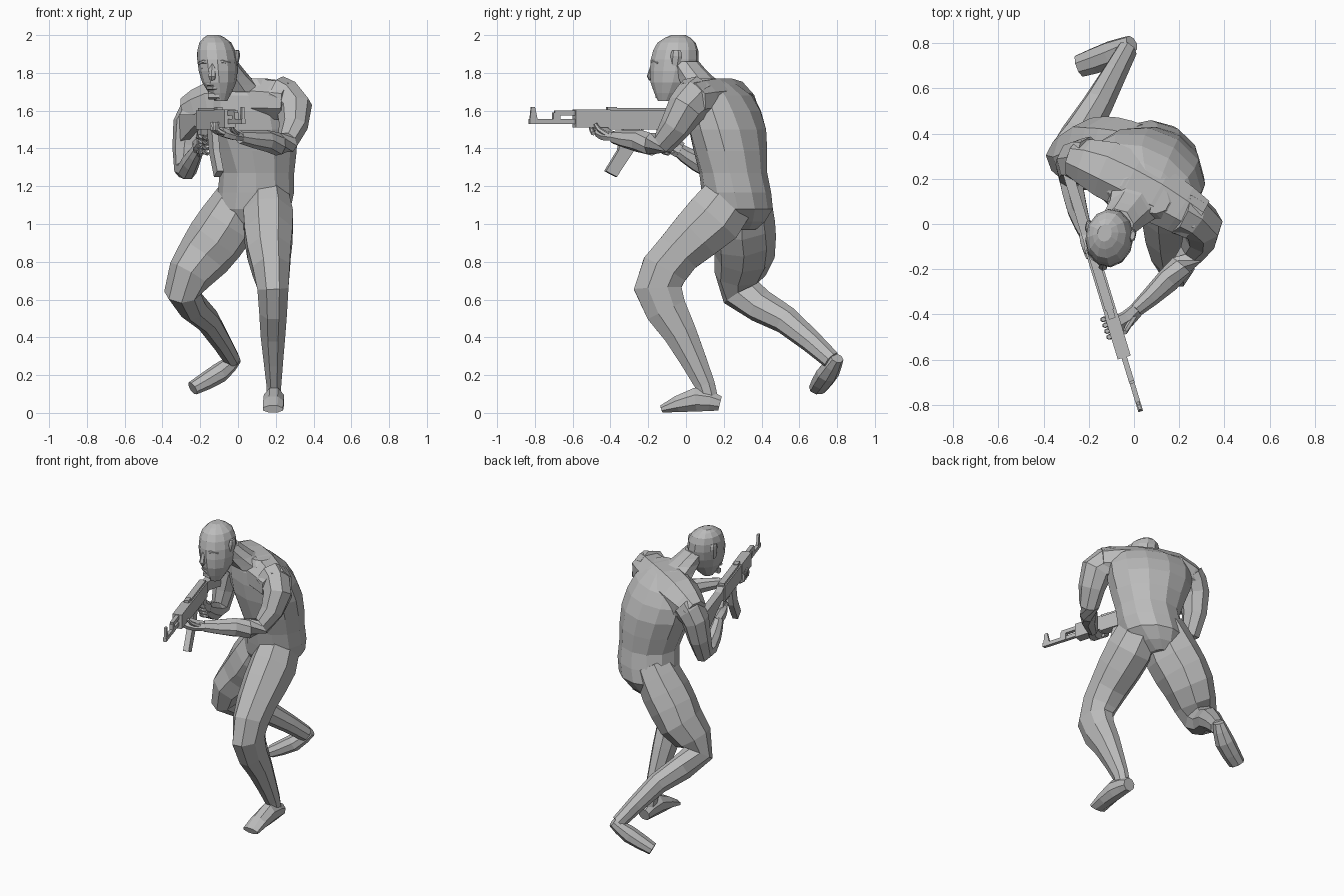
import bpy
import bmesh
import math
from mathutils import Vector, Matrix

cube = bpy.data.objects.get("Cube")
if cube:
    bpy.data.objects.remove(cube)

# One plain material for the whole figure
grey = bpy.data.materials.new("plain_grey")
grey.use_nodes = True
grey.diffuse_color = (0.5, 0.5, 0.5, 1)
grey.node_tree.nodes["Principled BSDF"].inputs["Base Color"].default_value = grey.diffuse_color


def finish(name, bm, matrix):
    """Turn a bmesh into a flat shaded object."""
    bmesh.ops.recalc_face_normals(bm, faces=bm.faces)
    bm.transform(matrix)
    mesh = bpy.data.meshes.new(name)
    bm.to_mesh(mesh)
    bm.free()
    mesh.materials.append(grey)
    part = bpy.data.objects.new(name, mesh)
    bpy.context.collection.objects.link(part)


def add_between(stations):
    """Insert one smoothly interpolated station between each pair."""
    result = [stations[0]]
    last = len(stations) - 1
    for i in range(last):
        inner = stations[i] + stations[i + 1]
        outer = stations[max(i - 1, 0)] + stations[min(i + 2, last)]
        result += [(inner * 9 - outer) / 16, stations[i + 1]]
    return result


def loft(name, path, aspect=1, yaw=0, end_yaw=None, sides=8, level=False, matrix=Matrix()):
    """Skin oval rings along a path of x, y, z, half width and optional half depth."""
    stations = [Vector(p if len(p) > 4 else (*p, p[3] * aspect)) for p in path]
    stations = add_between(stations)
    last = len(stations) - 1
    end_yaw = yaw if end_yaw is None else end_yaw
    bm = bmesh.new()
    rings = []
    for i, station in enumerate(stations):
        before, after = stations[max(i - 1, 0)], stations[min(i + 1, last)]
        along = Vector((0, 0, 1)) if level else Vector((after - before)[:3]).normalized()
        turn = math.radians(yaw + (end_yaw - yaw) * i / last)
        across = Vector((math.cos(turn), math.sin(turn), 0))
        across = (across - along * across.dot(along)).normalized()
        deep = along.cross(across)
        ring = []
        for k in range(sides):
            angle = (k + 0.5) * math.tau / sides
            offset = across * math.cos(angle) * station[3] + deep * math.sin(angle) * station[4]
            ring.append(bm.verts.new(Vector(station[:3]) + offset * 1.05))
        rings.append(ring)
    for low, high in zip(rings, rings[1:]):
        for k in range(sides):
            n = (k + 1) % sides
            bm.faces.new((low[k], low[n], high[n], high[k]))
    bm.faces.new(rings[0])
    bm.faces.new(rings[-1])
    finish(name, bm, matrix)


def plate(name, profile, thickness, matrix):
    """Extrude a side profile symmetrically to the given thickness."""
    bm = bmesh.new()
    outline = [bm.verts.new((s, -thickness / 2, z)) for s, z in profile]
    made = bmesh.ops.extrude_face_region(bm, geom=[bm.faces.new(outline)])["geom"]
    moved = [v for v in made if isinstance(v, bmesh.types.BMVert)]
    bmesh.ops.translate(bm, verts=moved, vec=(0, thickness, 0))
    finish(name, bm, matrix)


def bar(name, start, end, low, high, thickness, matrix):
    """Make a plain rectangular block along the rifle."""
    profile = [(start, low), (end, low), (end, high), (start, high)]
    plate(name, profile, thickness, matrix)


# Torso, twisted from hips to shoulders
loft("torso", [
    (.04, .28, .97, .07, .09),
    (.08, .28, 1.08, .19, .17),
    (.1, .25, 1.27, .19, .17),
    (.06, .22, 1.5, .25, .19),
    (.03, .18, 1.68, .24, .15),
    (.05, .13, 1.77, .11, .07)], yaw=-12, end_yaw=-28, sides=12, level=True)
loft("shoulders", [
    (-.27, .29, 1.59, .08, .08),
    (-.12, .24, 1.64, .13, .12),
    (.1, .13, 1.66, .13, .115),
    (.28, .02, 1.65, .1, .1)], yaw=60)
loft("neck", [(.02, .13, 1.7, .13), (-.03, .05, 1.78, .09), (-.08, -.01, 1.86, .075)],
     yaw=-15, level=True)

# Head
loft("head", [
    (-.09, -.11, 1.65, .03),
    (-.1, -.08, 1.75, .085),
    (-.11, -.06, 1.87, .1),
    (-.12, -.05, 1.96, .08),
    (-.13, -.04, 2, .03)], aspect=1.22, yaw=-12, sides=12, level=True)

# Face details, built about the head centre and turned with it
face = Matrix.Translation((-.11, -.06, 1.8)) @ Matrix.Rotation(math.radians(-12), 4, "Z")
loft("nose", [(0, -.11, .06, .01), (0, -.13, -.02, .02), (0, -.12, -.03, .01)],
     sides=6, matrix=face)
for name, height in (("upper_lip", -.06), ("lower_lip", -.08)):
    loft(name, [(x, abs(x) / 2 - .11, height, .01) for x in (-.03, 0, .03)],
         yaw=90, sides=6, matrix=face)
loft("chin", [(x, -.08, -.12, .02) for x in (-.03, .03)], yaw=90, sides=6, matrix=face)
for name, sign in (("left", 1), ("right", -1)):
    mirror = face @ Matrix.Diagonal((sign, 1, 1, 1))
    loft(name + "_brow", [(.01, -.115, .05, .01), (.05, -.105, .06, .01), (.08, -.07, .05, .01)],
         yaw=90, sides=6, matrix=mirror)
    loft(name + "_eye", [(.02, -.11, .03, .01), (.06, -.09, .03, .01)],
         yaw=90, sides=6, matrix=mirror)
    loft(name + "_ear", [(.09, .02, .02, .01), (.1, .03, .09, .015), (.1, .03, .12, .01)],
         aspect=2, sides=6, matrix=mirror)

# Arms
loft("left_arm", [
    (.2, .06, 1.67, .1),
    (.3, 0, 1.61, .088),
    (.26, -.12, 1.43, .055),
    (.15, -.25, 1.44, .05),
    (.01, -.38, 1.46, .03)], aspect=1.15, yaw=30)
loft("right_arm", [
    (-.19, .28, 1.62, .09),
    (-.26, .27, 1.53, .08),
    (-.28, .21, 1.29, .055),
    (-.25, .06, 1.33, .045),
    (-.21, -.05, 1.4, .03)], aspect=1.15, yaw=15)

# Hands with curled fingers
loft("left_palm", [(.03, -.36, 1.46, .03), (-.03, -.42, 1.47, .04), (-.09, -.45, 1.49, .04)],
     aspect=.6, yaw=60, sides=6)
loft("left_thumb", [(0, -.41, 1.47, .014), (-.03, -.46, 1.5, .012), (-.04, -.48, 1.53, .01)],
     sides=6)
loft("right_palm", [(-.21, -.03, 1.39, .03), (-.21, -.08, 1.42, .03), (-.2, -.13, 1.44, .02)],
     aspect=1.4, yaw=15, sides=6)
for i in range(4):
    step = i * .026
    lean = Matrix.Translation((-step / 3, step, 0))
    loft("left_finger", [(-.07, -.49, 1.48, .012), (-.11, -.5, 1.5, .012), (-.11, -.5, 1.54, .01)],
         sides=6, matrix=lean)
    lower = Matrix.Translation((0, step / 2, -step))
    loft("right_finger", [(-.21, -.13, 1.46, .012), (-.19, -.16, 1.46, .012), (-.16, -.13, 1.45, .01)],
         sides=6, matrix=lower)

# Legs
loft("left_leg", [
    (.15, .27, 1.2, .1, .13),
    (.16, .15, 1.03, .135, .16),
    (.165, -.04, .85, .118, .125),
    (.185, -.15, .66, .085, .13),
    (.185, -.03, .42, .067, .09),
    (.19, .1, .15, .04, .055),
    (.19, .12, .06, .04, .05)])
loft("left_foot", [
    (.19, .18, .05, .04, .04),
    (.19, .05, .07, .055, .065),
    (.185, -.13, .02, .055, .02)])
loft("right_leg", [
    (.04, .3, 1.17, .12),
    (-.06, .3, 1, .145),
    (-.18, .31, .83, .135),
    (-.295, .29, .64, .09),
    (-.16, .53, .49, .063),
    (-.03, .77, .28, .042)], aspect=1.15, yaw=20)
loft("right_foot", [(-.01, .8, .29, .035, .03), (-.1, .75, .21, .06, .05), (-.24, .7, .13, .05, .035)],
     yaw=-60)

# Rifle, laid out from muzzle to butt and swung into the firing line
aim = Matrix.Translation((.03, -.83, 1.5)) @ Matrix.Rotation(math.radians(107), 4, "Z")
bar("barrel", 0, .3, .03, .055, .022, aim)
bar("gas_tube", .14, .3, .075, .1, .024, aim)
bar("gas_block", .13, .17, .03, .09, .024, aim)
bar("handguard", .25, .44, .01, .105, .06, aim)
bar("receiver", .43, .77, 0, .1, .056, aim)
bar("top_cover", .47, .76, .09, .115, .04, aim)
bar("rear_sight", .43, .48, .1, .12, .03, aim)
bar("trigger_guard", .62, .72, -.04, -.03, .014, aim)
bar("guard_front", .62, .63, -.04, 0, .014, aim)
plate("front_sight", [(0, .03), (.05, .03), (.03, .12), (.01, .12)], .014, aim)
plate("magazine", [(.52, .01), (.61, .01), (.57, -.12), (.48, -.25), (.42, -.22), (.49, -.11)],
      .036, aim)
plate("pistol_grip", [(.71, 0), (.77, 0), (.81, -.12), (.75, -.13)], .036, aim)
plate("stock", [(.76, .1), (.82, .08), (1.1, .08), (1.1, -.07), (.82, .02), (.76, .01)], .045, aim)
